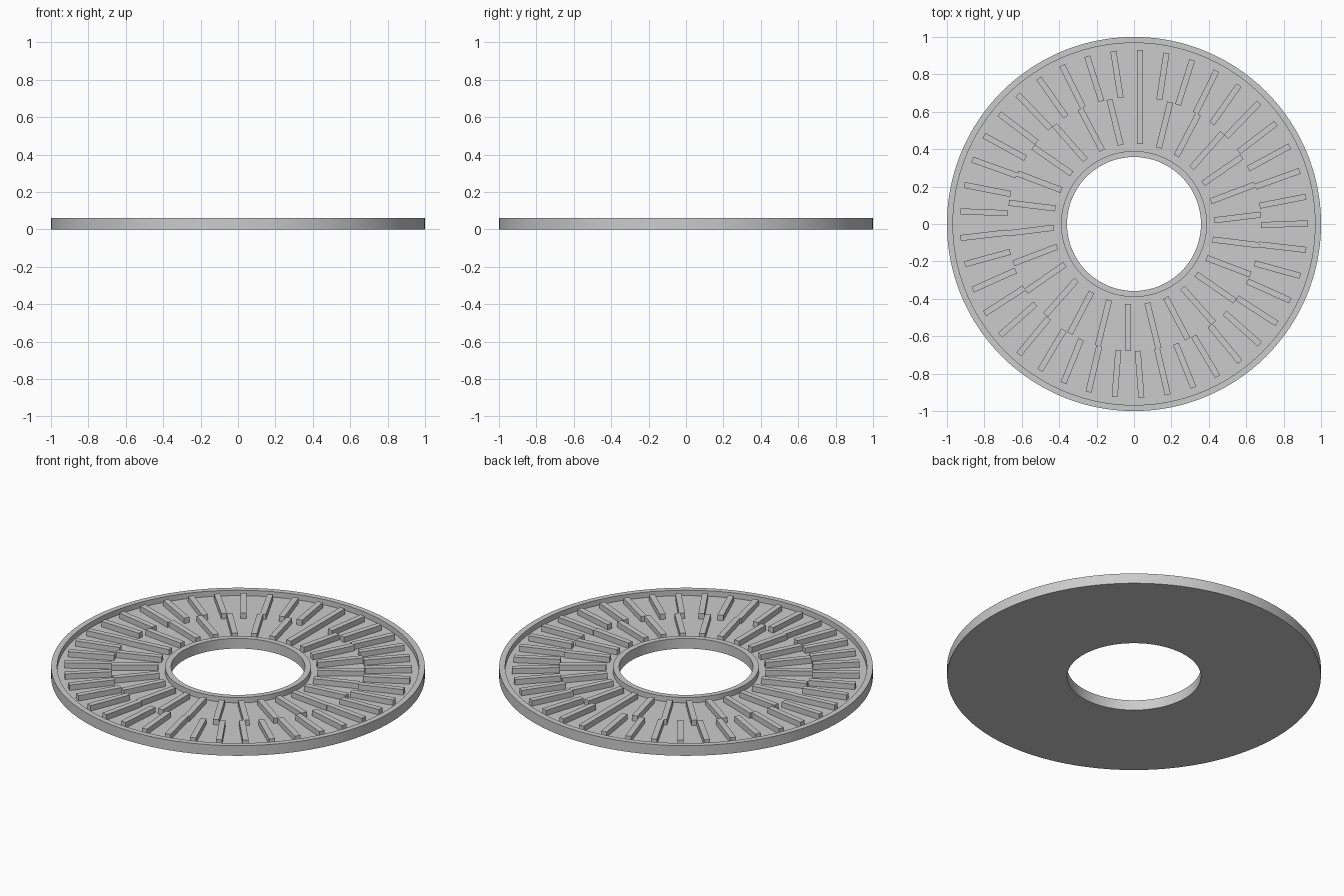
import bpy
import bmesh
import math
from mathutils import Matrix

cube = bpy.data.objects.get("Cube")
if cube:
    bpy.data.objects.remove(cube, do_unlink=True)

HEIGHT, FLOOR = 0.06, 0.028
SEGMENTS = 160

grey = bpy.data.materials.new("plain grey")
grey.use_nodes = True
COLOUR = (0.6, 0.6, 0.6, 1)
grey.diffuse_color = COLOUR
grey.node_tree.nodes["Principled BSDF"].inputs["Base Color"].default_value = COLOUR


def finish(name, bm):
    bmesh.ops.recalc_face_normals(bm, faces=bm.faces)
    mesh = bpy.data.meshes.new(name)
    bm.to_mesh(mesh)
    bm.free()
    mesh.materials.append(grey)
    obj = bpy.data.objects.new(name, mesh)
    bpy.context.collection.objects.link(obj)
    return obj


def lathe(name, profile):
    """Turn a closed (radius, z) profile about the z axis."""
    bm = bmesh.new()
    rings = []
    for i in range(SEGMENTS):
        a = math.tau * i / SEGMENTS
        rings.append([bm.verts.new((r * math.cos(a), r * math.sin(a), z))
                      for r, z in profile])
    n = len(profile)
    for i, ring in enumerate(rings):
        after = rings[(i + 1) % SEGMENTS]
        for j in range(n):
            k = (j + 1) % n
            bm.faces.new((ring[j], after[j], after[k], ring[k]))
    return finish(name, bm)


def bar_track(name, count, inner, outer, width=0.032, offset=-0.032):
    """Ring of raised bars, each shifted sideways from its radius."""
    bm = bmesh.new()
    bottom = FLOOR - 0.005
    for i in range(count):
        turn = Matrix.Rotation(math.pi / 2 + math.tau * i / count, 4, "Z")
        place = Matrix.Translation(((inner + outer) / 2, offset, (HEIGHT + bottom) / 2))
        size = Matrix.Diagonal((outer - inner, width, HEIGHT - bottom, 1))
        bmesh.ops.create_cube(bm, size=1, matrix=turn @ place @ size)
    return finish(name, bm)


# Disc with a recessed floor between two rims
disc = lathe("ring_disc", [
    (0.358, 0), (1, 0), (1, HEIGHT), (0.968, HEIGHT),
    (0.968, FLOOR), (0.39, FLOOR), (0.39, HEIGHT), (0.358, HEIGHT)])
bpy.ops.object.select_all(action="DESELECT")
disc.select_set(True)
bpy.context.view_layer.objects.active = disc
bpy.ops.object.shade_smooth_by_angle(angle=math.radians(30))

# Two tracks of bars with different counts
bar_track("outer_bars", 41, 0.678, 0.93)
bar_track("inner_bars", 26, 0.427, 0.678)
